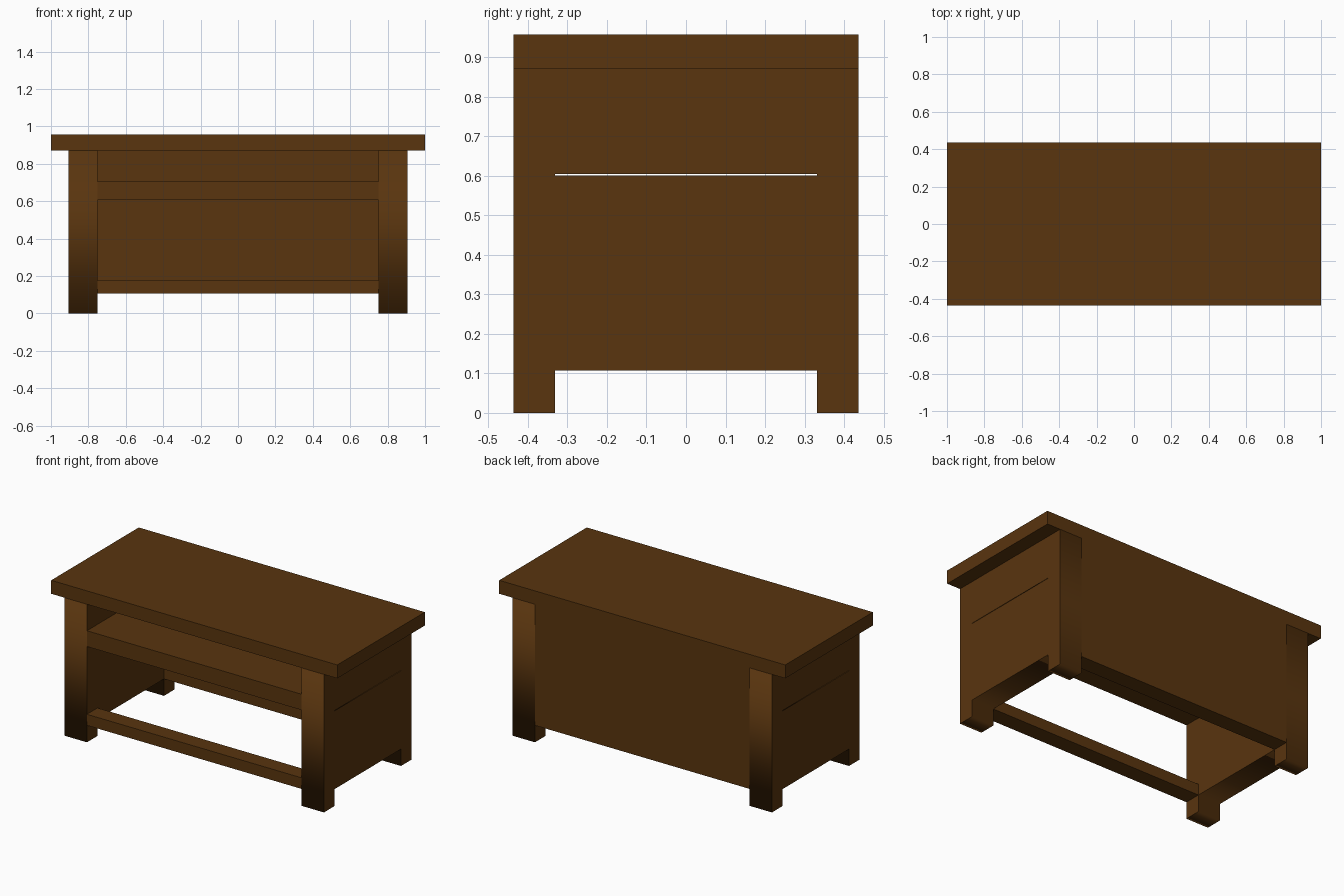
import bpy
from math import pi

if "Cube" in bpy.data.objects:
    bpy.data.objects.remove(bpy.data.objects["Cube"])

wood = bpy.data.materials.new("dark brown wood")
wood.diffuse_color = (0.1, 0.035, 0.0045, 1)
wood.use_nodes = True
wood.node_tree.nodes["Principled BSDF"].inputs["Base Color"].default_value = wood.diffuse_color

# Main dimensions
HX, HY = 0.907, 0.437        # outer half width and half depth of the body
IX, IY = 0.75, 0.332         # inner half width and half depth
TOP, HEIGHT = 0.872, 0.957   # underside and upper face of the table top
RAIL = 0.107                 # underside of the lower rails


def box(name, x0, x1, y0, y1, z0, z1):
    v = [(x, y, z) for x in (x0, x1) for y in (y0, y1) for z in (z0, z1)]
    f = [(0, 1, 3, 2), (4, 6, 7, 5), (0, 4, 5, 1),
         (2, 3, 7, 6), (0, 2, 6, 4), (1, 5, 7, 3)]
    me = bpy.data.meshes.new(name)
    me.from_pydata(v, [], f)
    me.materials.append(wood)
    ob = bpy.data.objects.new(name, me)
    bpy.context.collection.objects.link(ob)
    return ob


def plate(name, loops, thickness, location, rotation):
    """Extrude an outline (first loop) with holes (other loops) into a mesh."""
    cu = bpy.data.curves.new(name, 'CURVE')
    cu.dimensions, cu.fill_mode, cu.extrude = '2D', 'BOTH', thickness / 2
    for pts in loops:
        sp = cu.splines.new('POLY')
        sp.points.add(len(pts) - 1)
        for p, (a, b) in zip(sp.points, pts):
            p.co = (a, b, 0, 1)
        sp.use_cyclic_u = True
    tmp = bpy.data.objects.new(name + "_curve", cu)
    bpy.context.collection.objects.link(tmp)
    dg = bpy.context.evaluated_depsgraph_get()
    me = bpy.data.meshes.new_from_object(tmp.evaluated_get(dg))
    bpy.data.objects.remove(tmp)
    me.materials.clear()
    me.materials.append(wood)
    ob = bpy.data.objects.new(name, me)
    ob.location, ob.rotation_euler = location, rotation
    bpy.context.collection.objects.link(ob)
    return ob


# Table top
box("table_top", -1, 1, -HY, HY, TOP, HEIGHT)

# End walls: two legs joined by a panel with a fine slit under the shelf line
end = [(-HY, 0), (-IY, 0), (-IY, RAIL), (IY, RAIL), (IY, 0), (HY, 0), (HY, TOP), (-HY, TOP)]
slit = [(-IY, 0.601), (IY, 0.601), (IY, 0.604), (-IY, 0.604)]
for side, s in (("left", -1), ("right", 1)):
    plate(side + "_end_wall", [end, slit], HX - IX,
          (s * (HX + IX) / 2, 0, 0), (pi / 2, 0, pi / 2))

# Back panel, open-front shelf and lower front rail; the bottom stays open
box("back_panel", -IX, IX, IY, HY, RAIL, TOP)
box("shelf", -IX, IX, -HY, IY, 0.605, 0.705)
box("lower_front_rail", -IX, IX, -HY, -IY, RAIL, 0.177)
